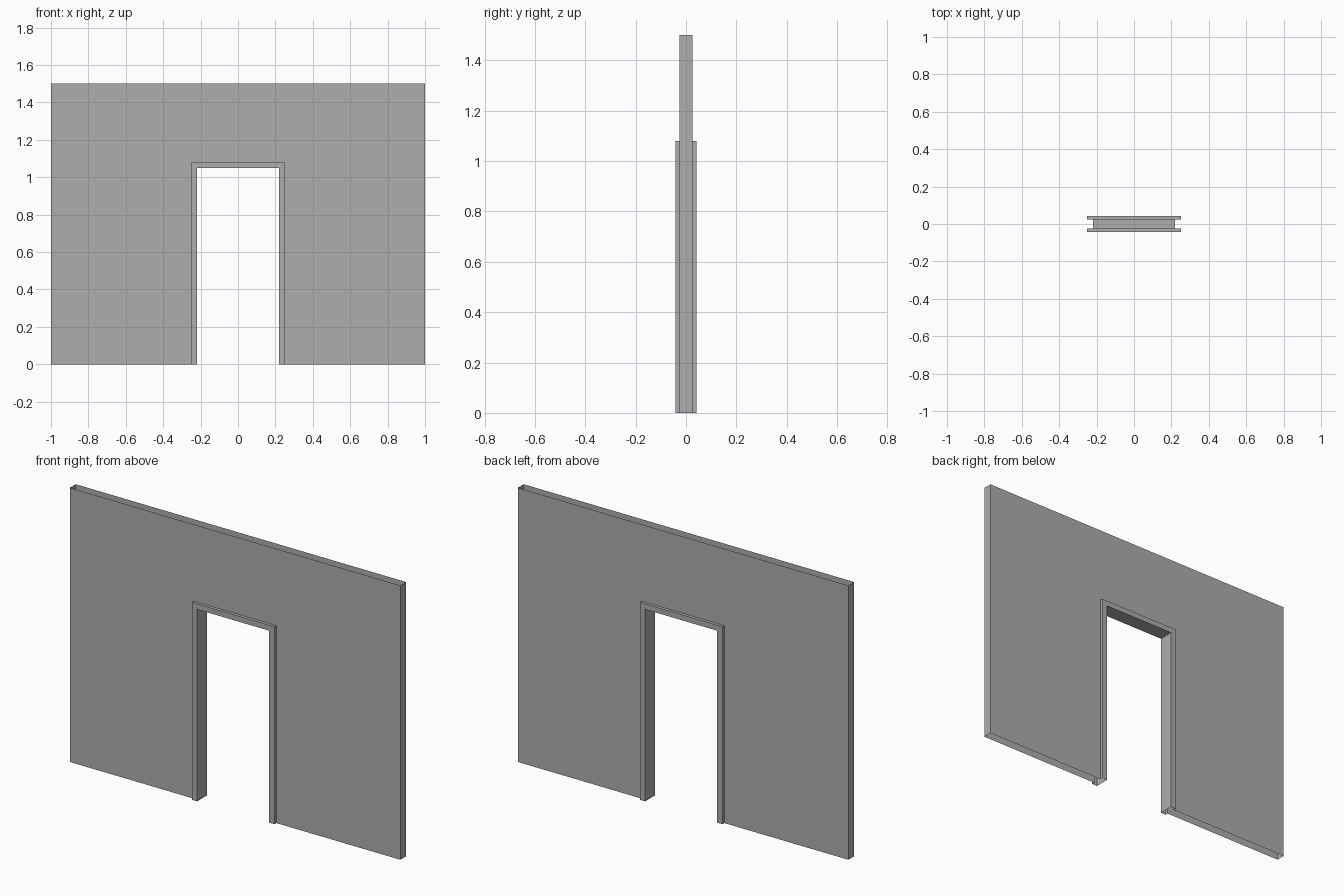
import bpy

cube = bpy.data.objects.get("Cube")
if cube:
    bpy.data.objects.remove(cube, do_unlink=True)

grey = bpy.data.materials.new("plain grey")
grey.use_nodes = True
colour = (0.42, 0.42, 0.42, 1)
grey.diffuse_color = colour
grey.node_tree.nodes["Principled BSDF"].inputs["Base Color"].default_value = colour

WALL_Y, TRIM_Y = 0.025, 0.0415


def arch(half, top):
    """Upside-down U outline, from the left foot over to the right foot."""
    return [(-half, 0), (-half, top), (half, top), (half, 0)]


WALL, OUTER, INNER = arch(1, 1.5), arch(0.25, 1.08), arch(0.218, 1.05)


def sheet_object(name, quads):
    """Build an object of flat open sheets, with shared corners merged."""
    verts, faces = [], []
    for quad in quads:
        ids = []
        for p in quad:
            if p not in verts:
                verts.append(p)
            ids.append(verts.index(p))
        faces.append(ids)
    mesh = bpy.data.meshes.new(name)
    mesh.from_pydata(verts, [], faces)
    mesh.materials.append(grey)
    obj = bpy.data.objects.new(name, mesh)
    bpy.context.collection.objects.link(obj)
    return obj


def segments(line):
    return list(zip(line, line[1:]))


def flat_band(outer, inner, y):
    """Upright band between two arches, facing away from y = 0."""
    quads = []
    for (a, b), (c, d) in zip(segments(outer), segments(inner)):
        quad = [(p[0], y, p[1]) for p in (a, b, d, c)]
        quads.append(quad[::-1] if y > 0 else quad)
    return quads


def lining(line, y0, y1, inward=False):
    """Strip running through the thickness along an arch."""
    quads = []
    for a, b in segments(line):
        quad = [(a[0], y0, a[1]), (a[0], y1, a[1]),
                (b[0], y1, b[1]), (b[0], y0, b[1])]
        quads.append(quad if inward else quad[::-1])
    return quads


# Hollow wall: two faces and two ends, open along the top and bottom
ends = lining(WALL, -WALL_Y, WALL_Y)
wall = flat_band(WALL, OUTER, -WALL_Y) + flat_band(WALL, OUTER, WALL_Y)
sheet_object("wall", [[tuple(p) for p in q] for q in wall + [ends[0], ends[2]]])

# Door frame: raised trim on both sides joined by the opening's lining
frame = flat_band(OUTER, INNER, -TRIM_Y) + flat_band(OUTER, INNER, TRIM_Y)
frame += lining(OUTER, -TRIM_Y, -WALL_Y) + lining(OUTER, WALL_Y, TRIM_Y)
frame += lining(INNER, -TRIM_Y, TRIM_Y, inward=True)
sheet_object("door_frame", frame)
